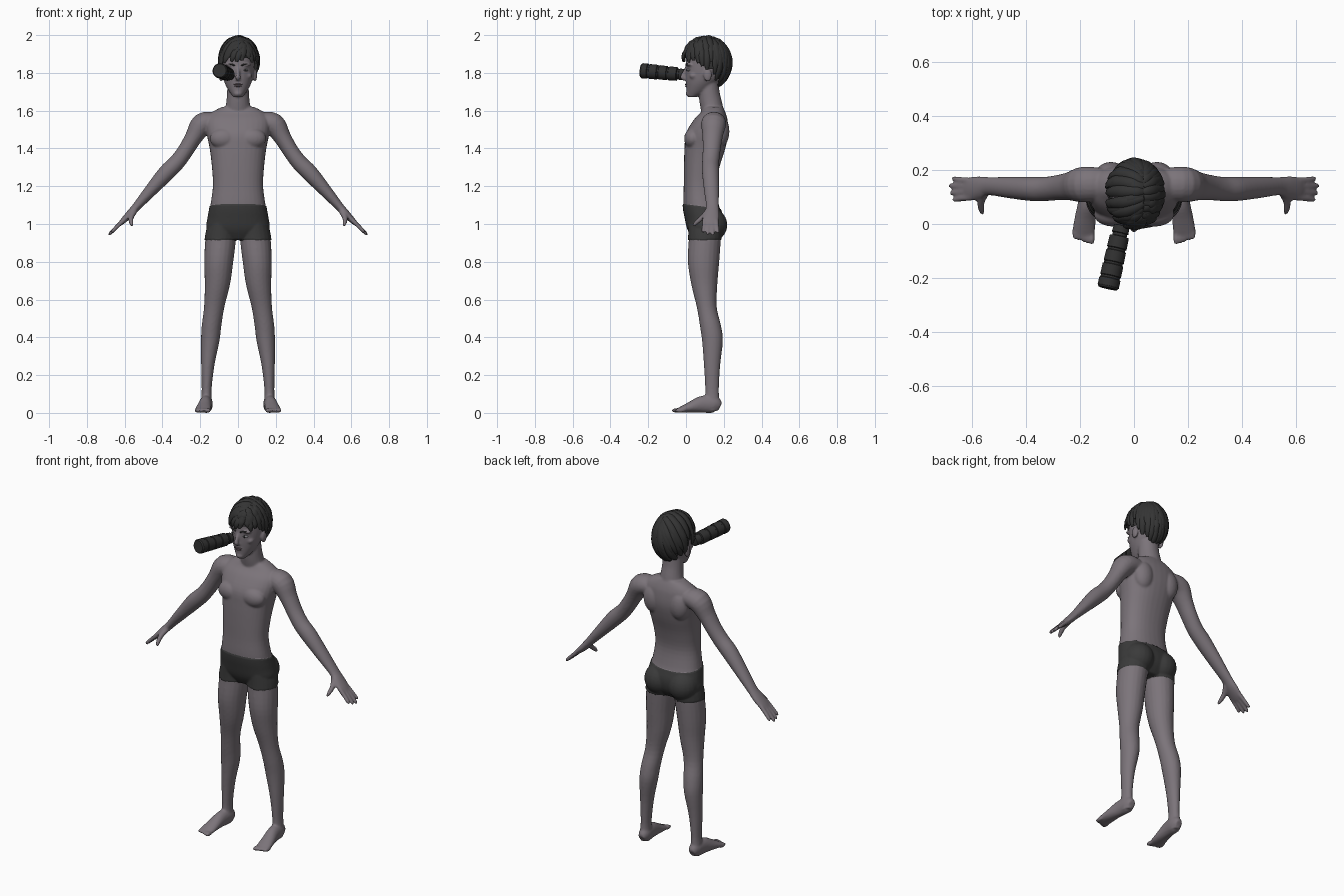
import bpy, bmesh, math, random
from mathutils import Vector, Matrix

random.seed(4)
cube = bpy.data.objects.get("Cube")
if cube:
    bpy.data.objects.remove(cube)


def material(name, colour):
    m = bpy.data.materials.new(name)
    m.use_nodes = True
    m.diffuse_color = (*colour, 1)
    bsdf = next(n for n in m.node_tree.nodes if n.type == 'BSDF_PRINCIPLED')
    bsdf.inputs["Base Color"].default_value = (*colour, 1)
    bsdf.inputs["Roughness"].default_value = 0.7
    return m


SKIN = material("skin", (0.2, 0.175, 0.195))
LIPS = material("lips", (0.14, 0.105, 0.12))
SHORTS = material("shorts cloth", (0.043, 0.043, 0.043))
HAIR = material("hair", (0.034, 0.034, 0.034))
RUBBER = material("dark rubber", (0.03, 0.03, 0.03))
EYE = material("eye white", (0.32, 0.32, 0.34))


def spline(rows, sub):
    """Catmull-Rom interpolation of section rows."""
    rows = [tuple(r) for r in rows]
    out, last = [], len(rows) - 1
    for i in range(last):
        quad = (rows[max(i - 1, 0)], rows[i], rows[i + 1], rows[min(i + 2, last)])
        for k in range(sub):
            t = k / sub
            out.append([0.5 * (2 * b + (c - a) * t + (2 * a - 5 * b + 4 * c - d) * t * t
                               + (3 * b - a - 3 * c + d) * t ** 3) for a, b, c, d in zip(*quad)])
    return out + [list(rows[-1])]


def tube(bm, rows, side=(0, 1, 0), axis=None, centre=None, mirror=1, sub=4, res=20, power=2):
    """Loft rows of (x, y, z, radius across, radius along side)."""
    rows = spline(rows, sub)
    pts = [Vector(r[:3]) for r in rows]
    rings = []
    for i, (p, row) in enumerate(zip(pts, rows)):
        t = Vector(axis) if axis else (pts[min(i + 1, len(pts) - 1)] - pts[max(i - 1, 0)]).normalized()
        s = p - centre if centre else Vector(side)
        s = (s - t * s.dot(t)).normalized()
        b = t.cross(s)
        ring = []
        for k in range(res):
            a = math.tau * k / res
            c, d = math.cos(a), math.sin(a)
            c = math.copysign(abs(c) ** (2 / power), c) * row[3]
            d = math.copysign(abs(d) ** (2 / power), d) * row[4]
            v = p + b * c + s * d
            ring.append(bm.verts.new((v.x * mirror, v.y, v.z)))
        rings.append(ring)
    for r, q in zip(rings, rings[1:]):
        for k in range(res):
            j = (k + 1) % res
            bm.faces.new((r[k], r[j], q[j], q[k]))
    bm.faces.new(rings[0])
    bm.faces.new(rings[-1])


def upright(bm, rows, **kw):
    tube(bm, rows, axis=(0, 0, 1), **kw)


def blob(bm, centre, radii, mirror=1):
    c = Vector(centre)
    c.x *= mirror
    m = Matrix.Translation(c) @ Matrix.Diagonal((*radii, 1))
    return bmesh.ops.create_uvsphere(bm, u_segments=20, v_segments=14, radius=1, matrix=m)["verts"]


def finish(bm, name, mat, angle=None):
    bmesh.ops.recalc_face_normals(bm, faces=bm.faces[:])
    for f in bm.faces:
        f.smooth = True
    me = bpy.data.meshes.new(name)
    bm.to_mesh(me)
    bm.free()
    ob = bpy.data.objects.new(name, me)
    bpy.context.collection.objects.link(ob)
    me.materials.append(mat)
    if angle:
        bpy.ops.object.select_all(action='DESELECT')
        ob.select_set(True)
        bpy.context.view_layer.objects.active = ob
        bpy.ops.object.shade_smooth_by_angle(angle=angle)
    return ob


# Torso, neck and head
bm = bmesh.new()
upright(bm, [(0, y, z, rx, ry) for z, y, rx, ry in (
    (.92, .1, .09, .06), (.97, .102, .16, .09), (1.03, .097, .158, .1), (1.1, .08, .146, .094),
    (1.2, .074, .133, .086), (1.3, .083, .138, .094), (1.4, .1, .15, .108), (1.48, .112, .166, .112),
    (1.55, .13, .17, .09), (1.59, .143, .14, .066), (1.62, .145, .085, .05))], res=32, power=2.3)
upright(bm, [(0, .15, 1.55, .08, .06), (0, .132, 1.64, .063, .06), (0, .123, 1.7, .058, .055),
             (0, .12, 1.78, .055, .05)])
upright(bm, [(0, y, z, rx, ry) for z, y, rx, ry in (
    (1.672, .032, .024, .022), (1.7, .06, .046, .057), (1.74, .08, .068, .079), (1.78, .095, .08, .097),
    (1.84, .105, .087, .107), (1.9, .11, .086, .106), (1.95, .115, .065, .08), (1.97, .115, .03, .04))], res=32)
# Nose, chin and mouth relief
tube(bm, [(0, .006, 1.835, .008, .008), (0, -.01, 1.8, .01, .01), (0, -.018, 1.777, .014, .013),
          (0, -.005, 1.765, .012, .01)], res=12)
blob(bm, (0, .018, 1.69), (.024, .02, .016))
blob(bm, (0, .014, 1.735), (.03, .016, .016))

for s in (1, -1):
    # Brow, cheek, ear, chest, shoulder blade and buttock masses
    blob(bm, (.038, .02, 1.842), (.032, .02, .008), s)
    blob(bm, (.052, .04, 1.785), (.022, .022, .018), s)
    blob(bm, (.09, .115, 1.787), (.011, .022, .034), s)
    blob(bm, (.075, .036, 1.452), (.074, .046, .055), s)
    blob(bm, (.085, .18, 1.49), (.06, .05, .085), s)
    blob(bm, (.078, .13, .995), (.082, .085, .085), s)
    # Arm
    tube(bm, [(.12, .148, 1.54, .05, .06), (.188, .146, 1.528, .06, .066), (.236, .14, 1.457, .046, .053),
              (.28, .135, 1.385, .042, .047), (.325, .13, 1.325, .043, .045), (.38, .13, 1.27, .044, .045),
              (.46, .135, 1.18, .034, .04), (.537, .14, 1.092, .023, .034), (.57, .135, 1.055, .021, .042),
              (.605, .13, 1.02, .016, .044), (.625, .13, 1.0, .011, .038)], mirror=s)
    # Fingers and thumb
    for base, tip, size in ((.098, .09, .82), (.119, .115, .95), (.14, .142, 1), (.16, .168, .85)):
        tube(bm, [(.6, base, 1.025, .012, .012), (.605 + .045 * size, (base + tip) / 2, 1.02 - .043 * size, .011, .011),
                  (.605 + .073 * size, tip, 1.02 - .072 * size, .009, .009),
                  (.605 + .08 * size, tip, 1.02 - .08 * size, .004, .004)], mirror=s, res=10)
    tube(bm, [(.55, .12, 1.068, .016, .018), (.566, .085, 1.035, .014, .015), (.565, .055, 1.008, .012, .012),
              (.56, .038, .99, .007, .007)], side=(1, 0, 0), mirror=s, res=10)
    # Leg
    upright(bm, [(.085, .1, 1, .07, .085), (.091, .1, .93, .081, .085), (.102, .093, .8, .077, .083),
                 (.109, .097, .68, .067, .069), (.126, .11, .56, .054, .053), (.14, .13, .46, .052, .056),
                 (.147, .14, .38, .049, .055), (.16, .138, .25, .035, .043), (.166, .138, .12, .026, .036),
                 (.167, .138, .05, .03, .04), (.167, .138, .012, .026, .036)], mirror=s)
    # Foot and toes
    tube(bm, [(.166, .18, .032, .022, .02), (.166, .15, .045, .045, .033), (.172, .085, .045, .045, .034),
              (.18, .025, .03, .03, .039), (.186, -.025, .017, .017, .042), (.187, -.045, .012, .012, .038)],
         side=(1, 0, 0), mirror=s)
    for k in range(5):
        blob(bm, (.156 + .016 * k, -.051 + .005 * k, .013), (.0115 - .0007 * k, .027, .012), s)

body = finish(bm, "body", SKIN)
remesh = body.modifiers.new("merge", 'REMESH')
remesh.mode = 'VOXEL'
remesh.voxel_size = 0.006
soften = body.modifiers.new("soften", 'SMOOTH')
soften.iterations = 4
merged = bpy.data.meshes.new_from_object(body.evaluated_get(bpy.context.evaluated_depsgraph_get()))
body.modifiers.clear()
body.data = merged
merged.materials.clear()
for m in (SKIN, SHORTS):
    merged.materials.append(m)

# Shorts cut into the body by two hem planes
bm = bmesh.new()
bm.from_mesh(merged)
hems = [(Vector((0, 0, 1.105)), Vector((0, .14, 1))), (Vector((0, 0, .915)), Vector((0, 0, 1)))]
for co, no in hems:
    bmesh.ops.bisect_plane(bm, geom=bm.verts[:] + bm.edges[:] + bm.faces[:], plane_co=co, plane_no=no)
for f in bm.faces:
    c = f.calc_center_median()
    below, above = ((c - co).dot(no) for co, no in hems)
    f.material_index = int(below < 0 < above and abs(c.x) < 0.3)
    f.smooth = True
bm.normal_update()
for v in bm.verts:
    if v.link_faces and all(f.material_index for f in v.link_faces):
        v.co += v.normal * 0.004
bm.to_mesh(merged)
bm.free()

# Eyes, brows and lips
for s, label in ((1, "left"), (-1, "right")):
    bm = bmesh.new()
    blob(bm, (.039, .016, 1.815), (.015, .014, .007), s)
    finish(bm, label + "_eye", EYE)
    bm = bmesh.new()
    blob(bm, (.039, .006, 1.815), (.006, .0055, .006), s)
    finish(bm, label + "_iris", RUBBER)
    bm = bmesh.new()
    tube(bm, [(.016, .0, 1.838, .004, .004), (.04, .004, 1.847, .004, .005), (.064, .026, 1.84, .002, .004)],
         mirror=s, res=8)
    finish(bm, label + "_brow", HAIR)
bm = bmesh.new()
for z, w in ((1.739, .023), (1.73, .018)):
    blob(bm, (0, .003, z), (w, .009, .0045))
finish(bm, "lips", LIPS)

# Hair: a cap with swept locks from a side parting
CENTRE, SIZE = Vector((.004, .108, 1.85)), Vector((.104, .126, .138))


def hairline(a):
    s = math.sin(a)
    return math.radians(106 + (44 if s > 0 else 27) * s)


bm = bmesh.new()
cap = blob(bm, CENTRE, SIZE * .96)
bald = []
for v in cap:
    d = Vector([(v.co[i] - CENTRE[i]) / SIZE[i] for i in range(3)]).normalized()
    if math.acos(d.z) > hairline(math.atan2(d.y, d.x)) - .05:
        bald.append(v)
bmesh.ops.delete(bm, geom=bald, context='VERTS')
LOCKS = 26
for layer in range(2):
    for k in range(LOCKS):
        a = math.tau * (k + layer / 2) / LOCKS
        th = hairline(a) * (1 - .22 * layer) + random.uniform(-.1, .1)
        start = Vector((.3, .75 * math.sin(a), 1)).normalized()
        twist = a + random.uniform(.0, .25)
        end = Vector((math.cos(twist) * math.sin(th), math.sin(twist) * math.sin(th), math.cos(th)))
        rows = []
        for i in range(7):
            t = i / 6
            d = start.lerp(end, t).normalized() * (1 + .015 * layer + random.uniform(-.015, .015))
            w = math.sin(math.pi * (.15 + .8 * t)) ** .6
            rows.append((*(CENTRE + d * SIZE), .021 * w, .011 * w))
        tube(bm, rows, centre=CENTRE, sub=3, res=8)
finish(bm, "hair", HAIR, 0.9)

# Ribbed viewing tube held to the right eye
bm = bmesh.new()
near, far = Vector((-.045, -.005, 1.79)), Vector((-.097, -.238, 1.812))
profile = [(0, .02), (.01, .029), (.12, .031), (.13, .027), (.17, .027), (.18, .036), (.36, .037), (.37, .033),
           (.4, .033), (.41, .037), (.58, .038), (.59, .035), (.62, .035), (.63, .039), (.8, .039), (.81, .036),
           (.84, .036), (.85, .04), (.97, .04), (1, .035)]
tube(bm, [(*near.lerp(far, t), r, r) for t, r in profile], side=(0, 0, 1), axis=(far - near).normalized(),
     sub=1, res=28)
finish(bm, "viewing_tube", RUBBER, 0.6)
